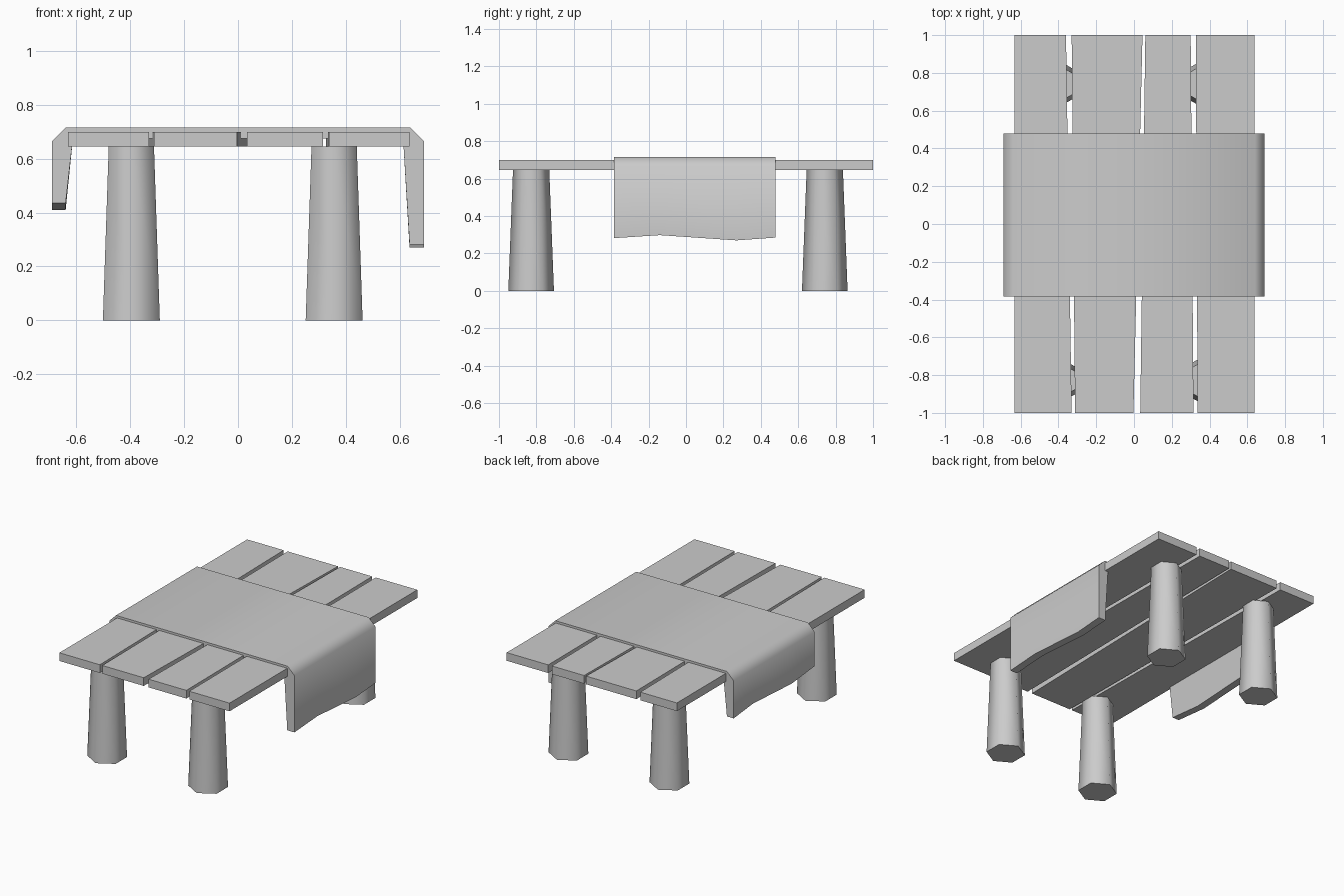
import bpy, bmesh, math

if "Cube" in bpy.data.objects:
    bpy.data.objects.remove(bpy.data.objects["Cube"])

grey = bpy.data.materials.new("plain_grey")
grey.use_nodes = True
grey.diffuse_color = (0.6, 0.6, 0.6, 1)
grey.node_tree.nodes["Principled BSDF"].inputs["Base Color"].default_value = (0.6, 0.6, 0.6, 1)


def loft(name, sections, smooth=None):
    """Skin a closed solid through equal-length rings of points."""
    bm = bmesh.new()
    rings = [[bm.verts.new(p) for p in ring] for ring in sections]
    n = len(rings[0])
    for a, b in zip(rings, rings[1:]):
        for i in range(n):
            j = (i + 1) % n
            bm.faces.new((a[i], a[j], b[j], b[i]))
    bm.faces.new(rings[0])
    bm.faces.new(rings[-1])
    bmesh.ops.recalc_face_normals(bm, faces=bm.faces)
    mesh = bpy.data.meshes.new(name)
    bm.to_mesh(mesh)
    bm.free()
    mesh.materials.append(grey)
    obj = bpy.data.objects.new(name, mesh)
    bpy.context.collection.objects.link(obj)
    if smooth:
        bpy.ops.object.select_all(action='DESELECT')
        obj.select_set(True)
        bpy.context.view_layer.objects.active = obj
        bpy.ops.object.shade_smooth_by_angle(angle=math.radians(smooth))
    return obj


# Table top: four slightly tapered planks, (left, right) at front and back
UNDER, TOP = 0.645, 0.70
planks = [((-0.632, -0.33), (-0.632, -0.36)),
          ((-0.312, -0.003), (-0.33, 0.045)),
          ((0.033, 0.315), (0.06, 0.30)),
          ((0.337, 0.637), (0.327, 0.637))]
for k, ends in enumerate(planks):
    loft(f"plank_{k + 1}",
         [[(a, y, UNDER), (b, y, UNDER), (b, y, TOP), (a, y, TOP)]
          for y, (a, b) in zip((-1, 1), ends)])


# Legs: tapered six-sided posts with smooth sides
def hexagon(x, y, z, r):
    return [(x + r * math.sin(i * math.pi / 3), y + r * math.cos(i * math.pi / 3), z)
            for i in range(6)]


for x, side in ((-0.396, "right"), (0.357, "left")):
    for y, end in ((-0.828, "front"), (0.742, "back")):
        loft(f"{end}_{side}_leg",
             [hexagon(x, y, 0, 0.122), hexagon(x, y, UNDER, 0.097)], 65)


# Runner cloth: bent slab draped over both sides, with wavy hems
def runner_section(y, hem_right, hem_left):
    outer = [(-0.69, hem_right), (-0.69, 0.665), (-0.64, 0.715),
             (0.64, 0.715), (0.69, 0.665), (0.69, hem_left)]
    inner = [(0.637, hem_left), (0.613, 0.675), (-0.613, 0.675), (-0.64, hem_right)]
    return [(x, y, z) for x, z in outer + inner]


hems = [(-0.385, 0.435, 0.282), (-0.14, 0.41, 0.298),
        (0.27, 0.433, 0.27), (0.478, 0.412, 0.285)]
loft("table_runner", [runner_section(*h) for h in hems], 60)
